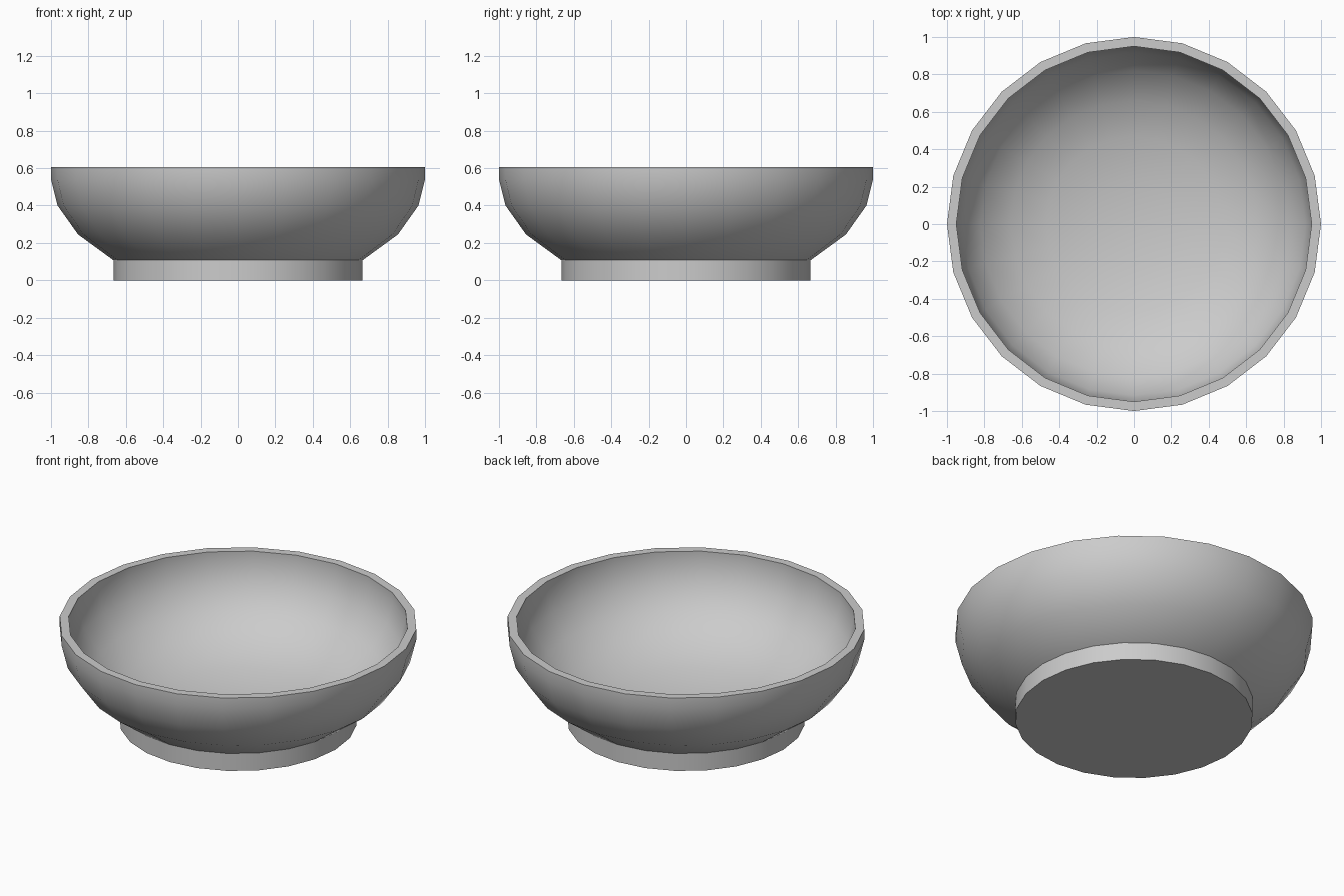
import bpy
import bmesh
import math

cube = bpy.data.objects.get("Cube")
if cube:
    bpy.data.objects.remove(cube, do_unlink=True)

SEGMENTS = 24

# Single grey finish
grey = bpy.data.materials.new("light_grey")
grey.use_nodes = True
grey.diffuse_color = (0.6, 0.6, 0.6, 1)
grey.node_tree.nodes["Principled BSDF"].inputs["Base Color"].default_value = (0.6, 0.6, 0.6, 1)


def lathe(name, profile):
    """Spin a (radius, height) profile around z; zero-radius points become poles."""
    bm = bmesh.new()
    verts = [bm.verts.new((r, 0, z)) for r, z in profile]
    edges = [bm.edges.new(pair) for pair in zip(verts, verts[1:])]
    bmesh.ops.spin(bm, geom=verts + edges, cent=(0, 0, 0), axis=(0, 0, 1),
                   angle=math.tau, steps=SEGMENTS, use_merge=True)
    bmesh.ops.remove_doubles(bm, verts=bm.verts, dist=0.0005)
    bmesh.ops.recalc_face_normals(bm, faces=bm.faces)
    mesh = bpy.data.meshes.new(name)
    bm.to_mesh(mesh)
    bm.free()
    mesh.materials.append(grey)
    obj = bpy.data.objects.new(name, mesh)
    bpy.context.collection.objects.link(obj)
    bpy.ops.object.select_all(action="DESELECT")
    obj.select_set(True)
    bpy.context.view_layer.objects.active = obj
    bpy.ops.object.shade_smooth_by_angle(angle=math.radians(35))
    return obj


# Bowl shell: outer wall, flat rim, inner wall and rounded floor
outer = [(0, 0.03), (0.6, 0.08), (0.67, 0.11), (0.855, 0.245), (0.965, 0.4), (1, 0.54), (1, 0.605)]
inner = [(0.95, 0.605), (0.95, 0.55), (0.917, 0.42), (0.82, 0.285),
         (0.66, 0.175), (0.47, 0.11), (0.24, 0.075), (0, 0.06)]
lathe("bowl", outer + inner)

# Foot: short solid disc, its top tucked under the bowl
lathe("foot", [(0, 0), (0.665, 0), (0.665, 0.11), (0.6, 0.08)])
